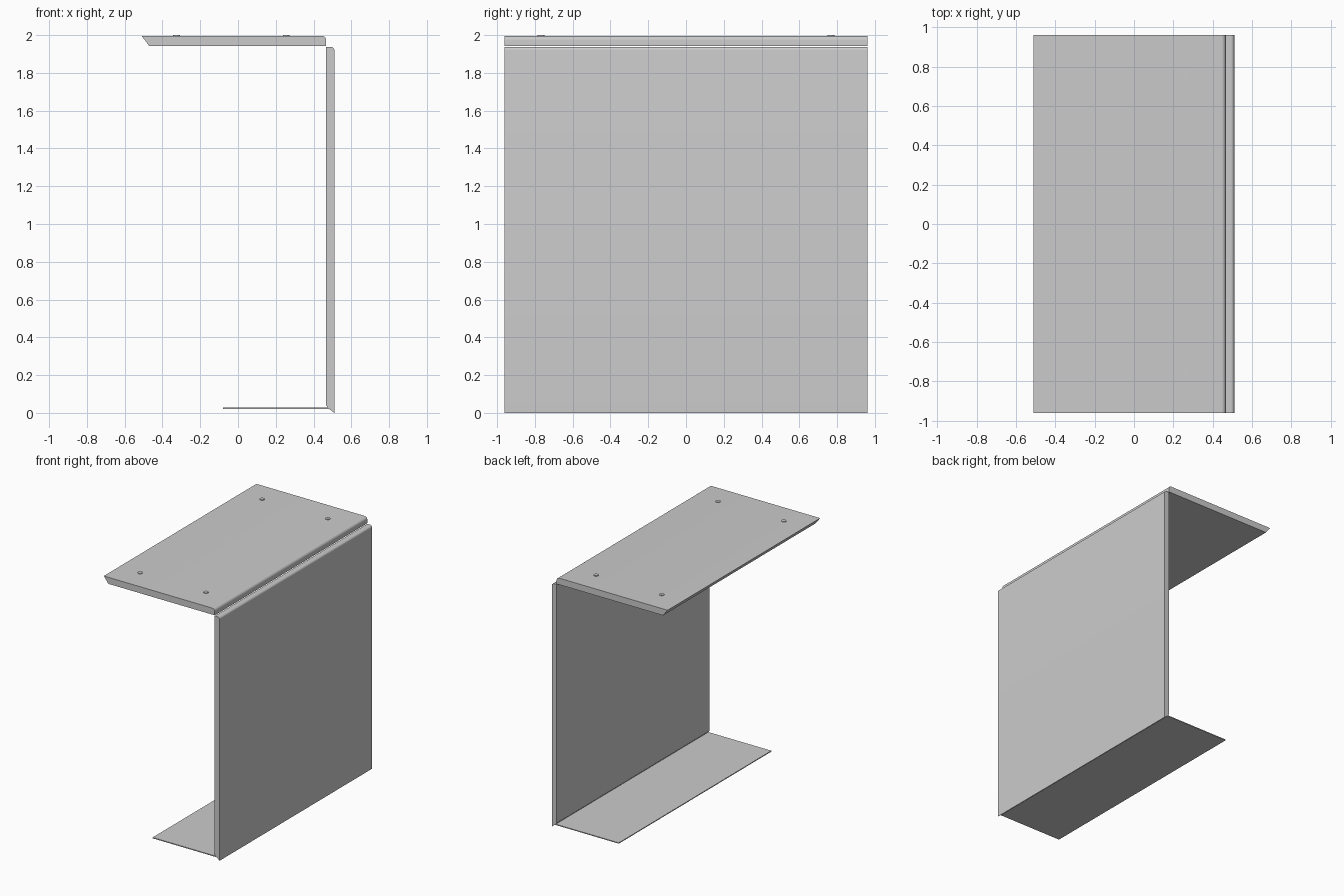
import bpy, bmesh, math

cube = bpy.data.objects.get("Cube")
if cube:
    bpy.data.objects.remove(cube)

HALF_WIDTH = 0.96

grey = bpy.data.materials.new("light grey")
grey.use_nodes = True
colour = (0.6, 0.6, 0.6, 1)
grey.diffuse_color = colour
grey.node_tree.nodes["Principled BSDF"].inputs["Base Color"].default_value = colour


def finish(name, bm):
    bmesh.ops.recalc_face_normals(bm, faces=bm.faces)
    mesh = bpy.data.meshes.new(name)
    bm.to_mesh(mesh)
    bm.free()
    mesh.materials.append(grey)
    obj = bpy.data.objects.new(name, mesh)
    bpy.context.collection.objects.link(obj)
    bpy.ops.object.select_all(action='DESELECT')
    obj.select_set(True)
    bpy.context.view_layer.objects.active = obj
    bpy.ops.object.shade_smooth_by_angle(angle=math.radians(30))
    return obj


def arc(cx, cz, r, start, end, steps=6):
    angles = [math.radians(start + (end - start) * i / steps) for i in range(steps + 1)]
    return [(cx + r * math.cos(a), cz + r * math.sin(a)) for a in angles]


def extruded_panel(name, profile):
    """Sweep an x-z profile across the full width."""
    bm = bmesh.new()
    face = bm.faces.new([bm.verts.new((x, -HALF_WIDTH, z)) for x, z in profile])
    swept = bmesh.ops.extrude_face_region(bm, geom=[face])["geom"]
    verts = [v for v in swept if isinstance(v, bmesh.types.BMVert)]
    bmesh.ops.translate(bm, verts=verts, vec=(0, 2 * HALF_WIDTH, 0))
    return finish(name, bm)


# Top board: bevelled free edge, rounded edge above the upright
extruded_panel("top_board", [(-0.51, 1.995), (-0.47, 1.943), (0.467, 1.943)]
               + arc(0.445, 1.973, 0.022, 0, 90))

# Upright board: rounded outer top edge, mitred foot
extruded_panel("upright_board", [(0.467, 0.04), (0.477, 0.025), (0.51, 0.0)]
               + arc(0.492, 1.92, 0.018, 0, 90) + [(0.467, 1.938)])

# Thin bottom shelf
extruded_panel("bottom_shelf", [(-0.08, 0.021), (0.482, 0.021), (0.477, 0.028), (-0.08, 0.028)])

# Screw heads near the corners of the top board
for side, y in (("front", -0.767), ("back", 0.767)):
    for end, x in (("outer", -0.325), ("inner", 0.255)):
        bm = bmesh.new()
        bmesh.ops.create_cone(bm, cap_ends=True, segments=24, radius1=0.018,
                              radius2=0.018, depth=0.012)
        bmesh.ops.translate(bm, verts=bm.verts, vec=(x, y, 1.994))
        finish(f"{side}_{end}_screw", bm)
